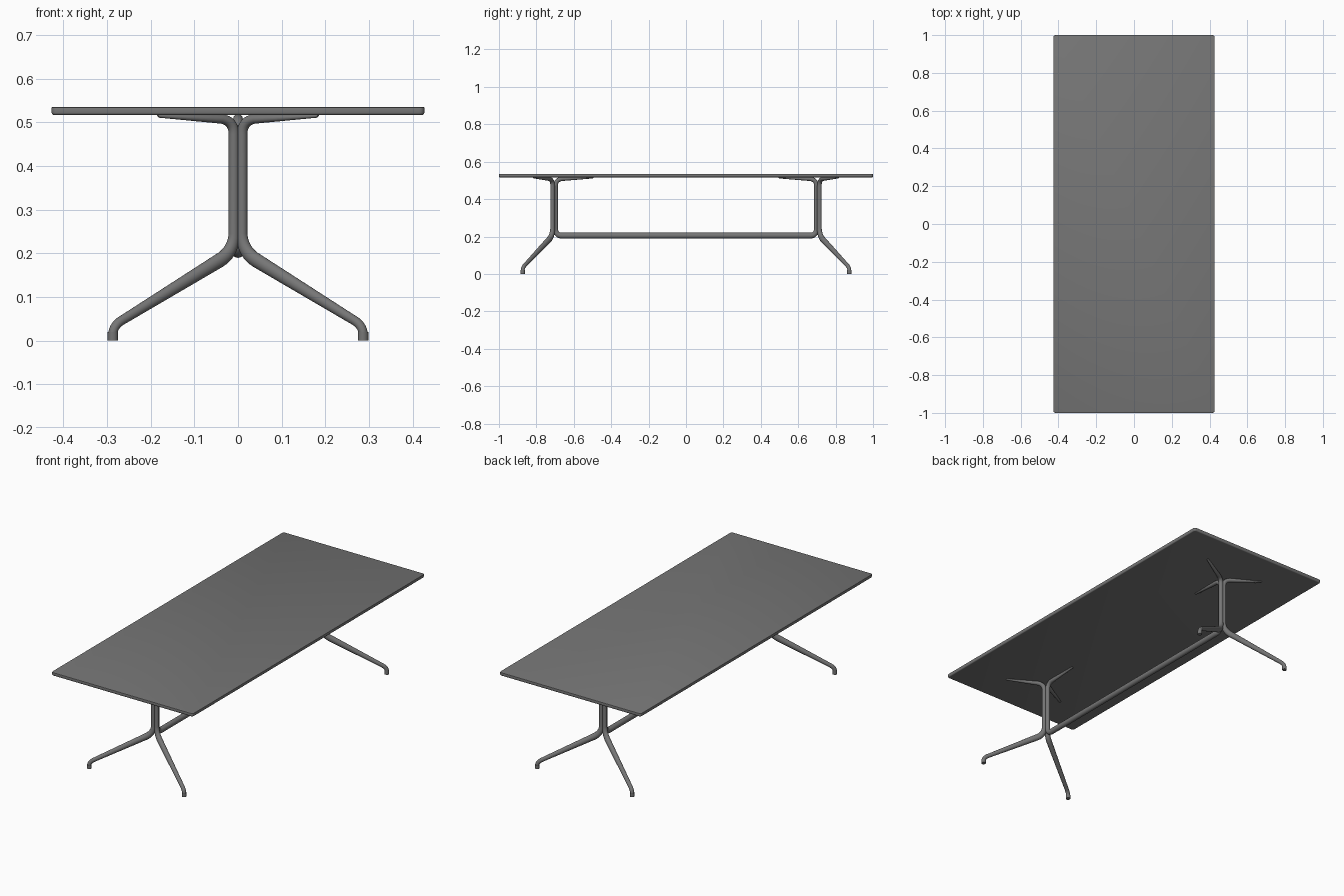
import bpy, bmesh, math
from mathutils import Vector

cube = bpy.data.objects.get("Cube")
if cube:
    bpy.data.objects.remove(cube)

grey = bpy.data.materials.new("mid grey")
grey.use_nodes = True
colour = (0.18, 0.18, 0.18, 1)
grey.diffuse_color = colour
grey.node_tree.nodes["Principled BSDF"].inputs["Base Color"].default_value = colour

HUB = Vector((0, -0.708, 0))    # axis of the front trestle
SIDES = 20


def make_object(name, bm, mirror_axes=(False, False, False)):
    bmesh.ops.recalc_face_normals(bm, faces=bm.faces)
    mesh = bpy.data.meshes.new(name)
    bm.to_mesh(mesh)
    bm.free()
    mesh.materials.append(grey)
    obj = bpy.data.objects.new(name, mesh)
    bpy.context.collection.objects.link(obj)
    if any(mirror_axes):
        mod = obj.modifiers.new("Mirror", 'MIRROR')
        mod.use_axis = mirror_axes
        mod.merge_threshold = 0.0005
    bpy.ops.object.select_all(action='DESELECT')
    obj.select_set(True)
    bpy.context.view_layer.objects.active = obj
    bpy.ops.object.shade_smooth_by_angle(angle=math.radians(40))
    return obj


def bend(a, b, c, steps=8):
    """Rounded corner; points are (reach, height, half thickness, half width)."""
    a, b, c = Vector(a), Vector(b), Vector(c)
    return [a * (1 - t) ** 2 + b * 2 * t * (1 - t) + c * t * t
            for t in (i / steps for i in range(steps + 1))]


def sweep(name, path, angle, mirror_axes, cap_end=True):
    """Elliptical tube along a path lying in a vertical plane through the hub."""
    out = Vector((math.cos(angle), math.sin(angle), 0))
    side = Vector((-out.y, out.x, 0))
    up = Vector((0, 0, 1))
    bm = bmesh.new()
    rings = []
    for i, (r, z, thick, wide) in enumerate(path):
        p, n = path[max(i - 1, 0)], path[min(i + 1, len(path) - 1)]
        tangent = Vector((n[0] - p[0], n[1] - p[1])).normalized()
        normal = out * -tangent.y + up * tangent.x
        centre = HUB + out * r + up * z
        rings.append([bm.verts.new(centre + normal * thick * math.cos(a) + side * wide * math.sin(a))
                      for a in (math.tau * k / SIDES for k in range(SIDES))])
    for lo, hi in zip(rings, rings[1:]):
        for k in range(SIDES):
            j = (k + 1) % SIDES
            bm.faces.new((lo[k], lo[j], hi[j], hi[k]))
    bm.faces.new(rings[0])
    if cap_end:
        bm.faces.new(rings[-1])
    return make_object(name, bm, mirror_axes)


# Support arm under the top, curving down into the column: shared by all tubes
arm = [(0.212, 0.516, 0.002, 0.003), (0.208, 0.5145, 0.004, 0.006)]
arm += bend((0.045, 0.508, 0.011, 0.011), (0.011, 0.504, 0.012, 0.012), (0.011, 0.472, 0.012, 0.012))

# Splayed leg with a knee below the column and an ankle above the foot
leg = arm + bend((0.011, 0.245, 0.012, 0.012), (0.011, 0.203, 0.016, 0.014), (0.05, 0.183, 0.0165, 0.014))
leg += bend((0.3, 0.050, 0.0108, 0.0105), (0.331, 0.036, 0.0105, 0.0105), (0.331, 0.014, 0.0105, 0.0105))
sweep("splayed_legs", leg, math.radians(-30), (True, True, False))

# Inner column tube turning into the long stretcher beam
beam = arm + bend((0.011, 0.242, 0.012, 0.012), (0.011, 0.204, 0.0145, 0.013), (0.045, 0.205, 0.0155, 0.0145))
beam.append((-HUB.y, 0.205, 0.0155, 0.0145))
sweep("stretcher_beam", beam, math.radians(90), (False, True, False), cap_end=False)

# Foot glides
bm = bmesh.new()
bmesh.ops.create_cone(bm, cap_ends=True, segments=24, radius1=0.0118, radius2=0.0118, depth=0.02)
foot = HUB + Vector((math.cos(math.radians(30)), -0.5, 0)) * 0.331
bmesh.ops.translate(bm, verts=bm.verts, vec=foot + Vector((0, 0, 0.01)))
make_object("foot_glides", bm, (True, True, False))

# Table top with rounded corners and a softened lower edge
bm = bmesh.new()
bmesh.ops.create_cube(bm, size=1)
bmesh.ops.scale(bm, verts=bm.verts, vec=(0.854, 2, 0.018))
bmesh.ops.translate(bm, verts=bm.verts, vec=(0, 0, 0.5255))
corners = [e for e in bm.edges if abs(e.verts[0].co.z - e.verts[1].co.z) > 0.01]
bmesh.ops.bevel(bm, geom=corners, offset=0.012, segments=5, profile=0.5, affect='EDGES')


def soften(height, amount, segments):
    rim = [e for e in bm.edges if all(abs(v.co.z - height) < 1e-4 for v in e.verts)]
    bmesh.ops.bevel(bm, geom=rim, offset=amount, segments=segments, profile=0.5, affect='EDGES')


soften(0.5165, 0.006, 4)
soften(0.5345, 0.0015, 2)
make_object("table_top", bm)
